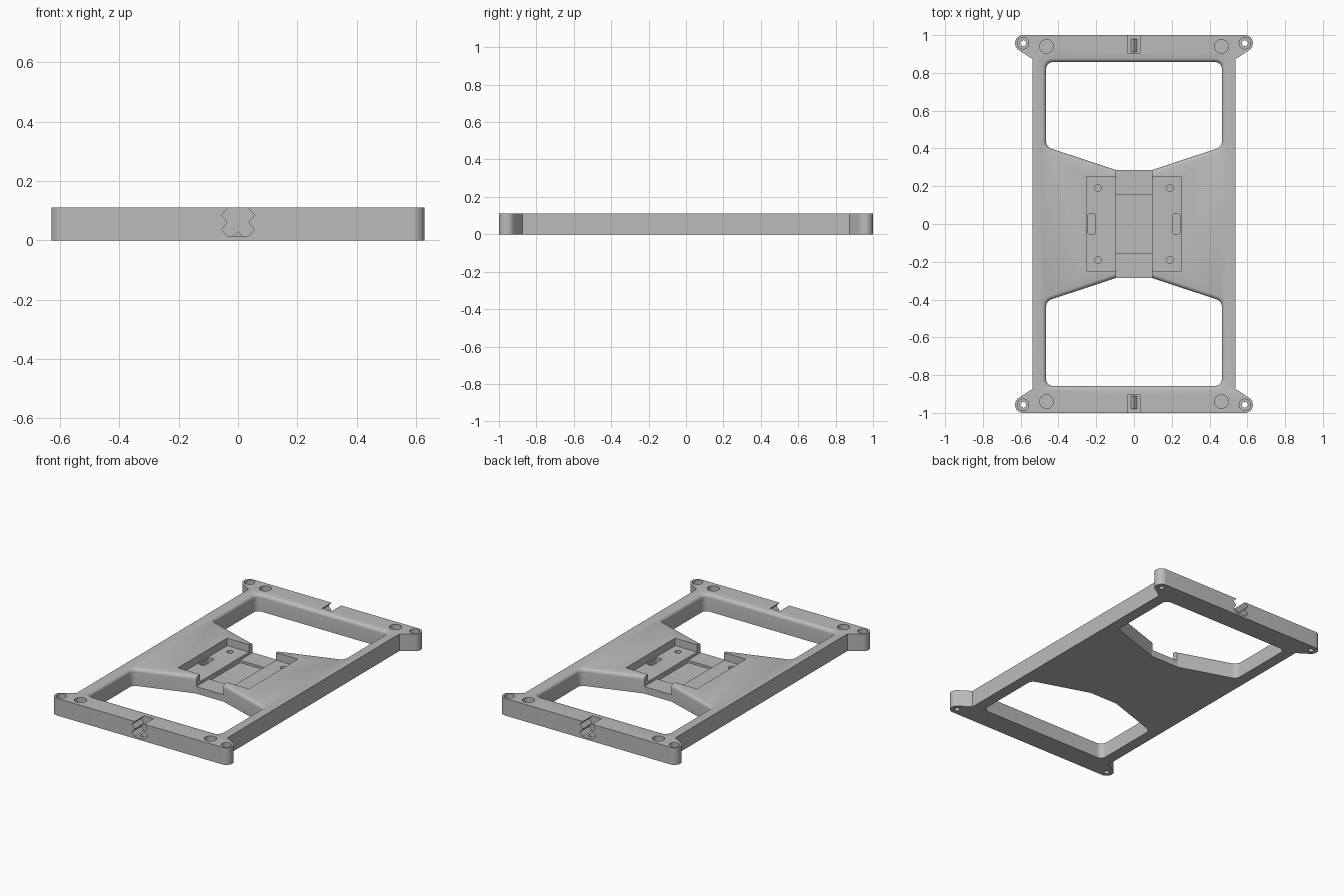
import bpy, math
from mathutils import Vector

if "Cube" in bpy.data.objects:
    bpy.data.objects.remove(bpy.data.objects["Cube"])

H = 0.11                     # plate thickness
grey = bpy.data.materials.new("plain grey")
grey.diffuse_color = (0.5, 0.5, 0.5, 1)
grey.use_nodes = True
grey.node_tree.nodes["Principled BSDF"].inputs["Base Color"].default_value = grey.diffuse_color


def loft(name, rings):
    """Closed solid from matching rings of 3D points."""
    n = len(rings[0])
    verts = [p for ring in rings for p in ring]
    faces = [list(range(n))[::-1], [(len(rings) - 1) * n + i for i in range(n)]]
    for k in range(len(rings) - 1):
        for i in range(n):
            j = (i + 1) % n
            faces.append([k * n + i, k * n + j, (k + 1) * n + j, (k + 1) * n + i])
    mesh = bpy.data.meshes.new(name)
    mesh.from_pydata(verts, [], faces)
    mesh.materials.append(grey)
    ob = bpy.data.objects.new(name, mesh)
    bpy.context.collection.objects.link(ob)
    return ob


def prism(name, pts, z0, z1):
    return loft(name, [[(x, y, z) for x, y in pts] for z in (z0, z1)])


def arc(cx, cy, r, a0, a1, n):
    return [(cx + r * math.cos(math.radians(a0 + (a1 - a0) * i / n)),
             cy + r * math.sin(math.radians(a0 + (a1 - a0) * i / n))) for i in range(n + 1)]


def circle(x, y, r, n=32):
    return arc(x, y, r, 0, 360, n)[:-1]


def rect(x0, x1, y0, y1):
    return [(x0, y0), (x1, y0), (x1, y1), (x0, y1)]


def rounded(poly, radii, grow=0.0, n=8):
    """Round a convex counter-clockwise polygon, then grow it outward."""
    out = []
    for i, p in enumerate(poly):
        p = Vector(p)
        a = (Vector(poly[i - 1]) - p).normalized()
        b = (Vector(poly[(i + 1) % len(poly)]) - p).normalized()
        r = radii[i]
        c = p + (a + b).normalized() * (r / math.sin(a.angle(b) / 2))
        na = math.degrees(math.atan2(a.x, -a.y))     # outward normal of incoming edge
        nb = math.degrees(math.atan2(-b.x, b.y))     # outward normal of outgoing edge
        out += arc(c.x, c.y, r + grow, na, na + (nb - na) % 360, n)
    return out


def fix_normals(ob):
    bpy.ops.object.select_all(action='DESELECT')
    bpy.context.view_layer.objects.active = ob
    ob.select_set(True)
    bpy.ops.object.mode_set(mode='EDIT')
    bpy.ops.mesh.select_all(action='SELECT')
    bpy.ops.mesh.normals_make_consistent(inside=False)
    bpy.ops.object.mode_set(mode='OBJECT')


def cut(target, cutter):
    fix_normals(cutter)
    mod = target.modifiers.new("cut", 'BOOLEAN')
    mod.operation, mod.solver, mod.object = 'DIFFERENCE', 'EXACT', cutter
    bpy.context.view_layer.objects.active = target
    bpy.ops.object.modifier_apply(modifier=mod.name)
    bpy.data.objects.remove(cutter, do_unlink=True)


# Plate outline with four round corner ears
ear = [(0.537, 0.873)] + arc(0.587, 0.957, 0.043, -57, 90, 18)
top = ear + [(-x, y) for x, y in ear[::-1]]
outline = top + [(-x, -y) for x, y in top]
plate = prism("frame_plate", outline, 0, H)
fix_normals(plate)

# Large windows with a rounded upper rim
window = [(0.1, 0.287), (0.465, 0.408), (0.465, 0.857),
          (-0.465, 0.857), (-0.465, 0.408), (-0.1, 0.287)]
radii = [0.02, 0.04, 0.035, 0.035, 0.04, 0.02]
R = 0.022
levels = [(-0.05, 0)] + [(H - R + R * math.sin(t), R * (1 - math.cos(t)))
                         for t in [math.radians(15 * k) for k in range(6)]]
levels += [(H + 0.001, R), (H + 0.05, R)]
for s in (1, -1):
    rings = [[(s * x, s * y, z) for x, y in rounded(window, radii, g)] for z, g in levels]
    cut(plate, loft("window_cutter", rings))

# Square recess, lengthwise channel and deeper middle of the channel
cut(plate, prism("recess_cutter", rect(-0.252, 0.252, -0.25, 0.25), 0.062, 0.2))
cut(plate, prism("channel_cutter", rect(-0.096, 0.096, -0.33, 0.33), 0.045, 0.2))
cut(plate, prism("middle_cutter", rect(-0.0955, 0.0955, -0.157, 0.157), 0.03, 0.2))

for sx in (1, -1):
    # Slots in the recess floor
    x = sx * 0.224
    slot = rounded(rect(x - 0.02, x + 0.02, -0.055, 0.055), [0.012] * 4)
    cut(plate, prism("slot_cutter", slot, 0.025, 0.2))
    for sy in (1, -1):
        # Screw holes, round pockets and counterbored ear holes
        cut(plate, prism("screw_cutter", circle(sx * 0.19, sy * 0.19, 0.018, 24), 0.025, 0.2))
        cut(plate, prism("pocket_cutter", circle(sx * 0.463, sy * 0.94, 0.036), 0.075, 0.2))
        cut(plate, prism("bore_cutter", circle(sx * 0.587, sy * 0.957, 0.03), 0.04, 0.2))
        cut(plate, prism("hole_cutter", circle(sx * 0.587, sy * 0.957, 0.016, 24), -0.1, 0.2))

# Zigzag notches at both ends, each with a small ridge on its floor
half = [(0.035, 0.013), (0.055, 0.036), (0.035, 0.061), (0.055, 0.086), (0.028, 0.116)]
zigzag = half + [(-x, z) for x, z in half[::-1]]
for s, end in ((1, "back"), (-1, "front")):
    cut(plate, loft("notch_cutter", [[(x, s * y, z) for x, z in zigzag] for y in (0.905, 1.1)]))
    ridge = loft(end + "_notch_ridge", [[(-0.018, s * y, 0.012), (0.018, s * y, 0.012),
                                         (0, s * y, 0.03)] for y in (0.91, 0.98)])
    fix_normals(ridge)

# Smooth the curved walls while keeping hard edges
bpy.ops.object.select_all(action='DESELECT')
plate.select_set(True)
bpy.context.view_layer.objects.active = plate
bpy.ops.object.shade_smooth_by_angle(angle=math.radians(30))
